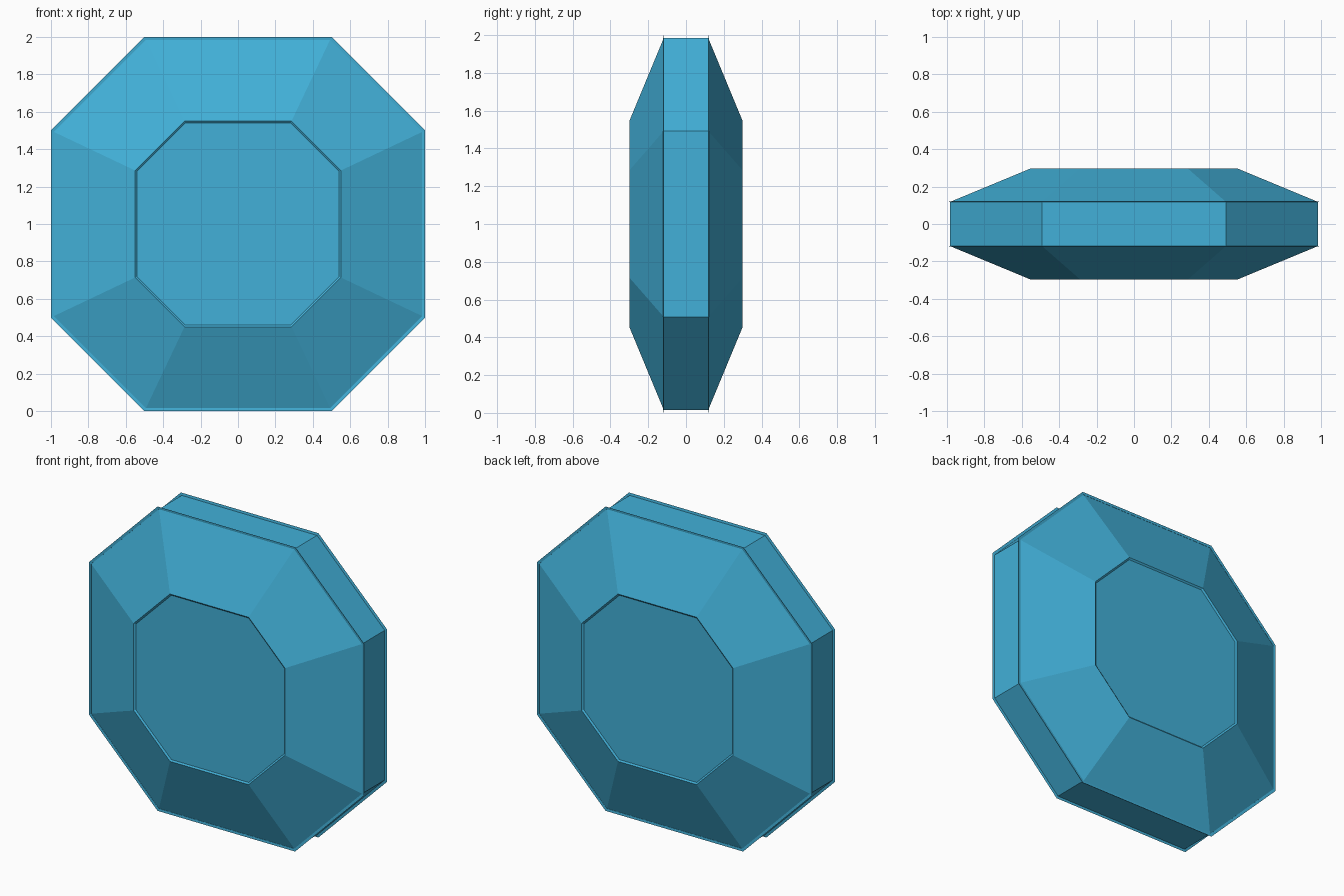
import bpy, bmesh

if "Cube" in bpy.data.objects:
    bpy.data.objects.remove(bpy.data.objects["Cube"])

mat = bpy.data.materials.new("sky blue")
mat.diffuse_color = (0.054, 0.434, 0.687, 1)
mat.use_nodes = True
mat.node_tree.nodes["Principled BSDF"].inputs["Base Color"].default_value = mat.diffuse_color

# Octagon with cut corners, scaled about the centre (0, 1)
OCT = [(-.5, -1), (.5, -1), (1, -.5), (1, .5), (.5, 1), (-.5, 1), (-1, .5), (-1, -.5)]


def ring(bm, scale, y, flat):
    # flat is the half length of the straight sides relative to the scale
    return [bm.verts.new((x * scale if abs(x) == 1 else x / .5 * flat * scale, y,
                          1 + (z * scale if abs(z) == 1 else z / .5 * flat * scale)))
            for x, z in OCT]


# Profile from the front face to the back face: scale, depth, straight-side ratio
half = [(.54, -.29, .52), (.55, -.298, .52), (.984, -.118, .5),
        (1.0, -.121, .5), (.984, -.1195, .5)]
profile = half + [(s, -y, f) for s, y, f in reversed(half)]

# Faceted gem body: recessed faces, sloped facets, thin lips and the rim
bm = bmesh.new()
rings = [ring(bm, *p) for p in profile]
for a, b in zip(rings, rings[1:]):
    for i in range(8):
        j = (i + 1) % 8
        bm.faces.new((a[i], a[j], b[j], b[i]))
bm.faces.new(rings[0])
bm.faces.new(rings[-1])
bmesh.ops.recalc_face_normals(bm, faces=bm.faces)
mesh = bpy.data.meshes.new("octagonal_gem")
bm.to_mesh(mesh)
bm.free()
mesh.materials.append(mat)
gem = bpy.data.objects.new("octagonal_gem", mesh)
bpy.context.collection.objects.link(gem)
